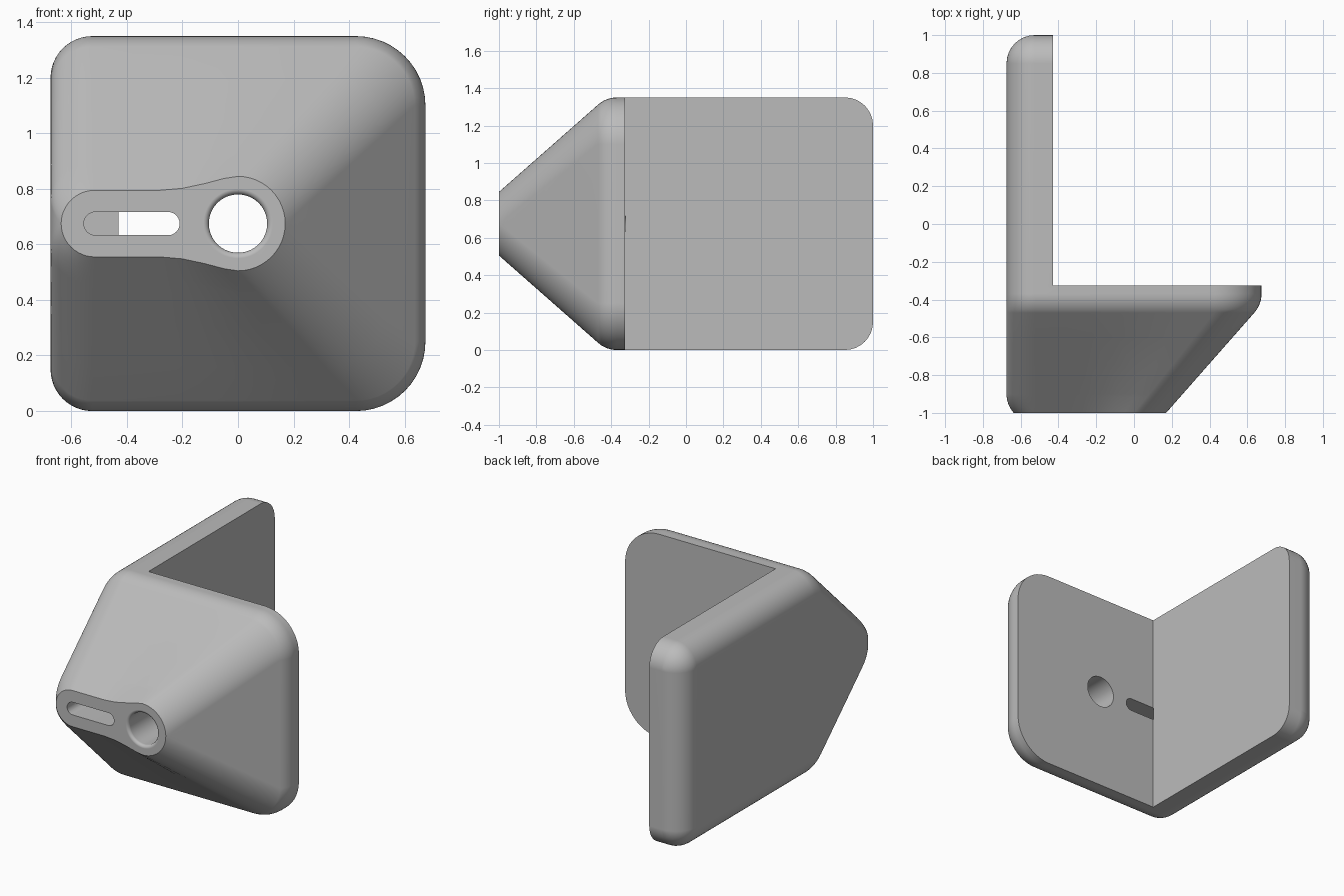
import bpy, bmesh, math
from mathutils import Vector

cube = bpy.data.objects.get("Cube")
if cube:
    bpy.data.objects.remove(cube, do_unlink=True)

MID = 0.675      # half height, also half width
R = 0.15         # edge rounding
N = 12           # segments per quarter arc

grey = bpy.data.materials.new("plain_grey")
grey.use_nodes = True
grey.diffuse_color = (0.5, 0.5, 0.5, 1)
grey.node_tree.nodes["Principled BSDF"].inputs["Base Color"].default_value = (0.5, 0.5, 0.5, 1)


def drop(s):
    """Inset of a rounded edge at distance s past its start."""
    s = min(max(s, 0.0), R)
    return R - math.sqrt(R * R - s * s)


def arc(cx, cz, r, start, end):
    return [Vector((cx + r * math.cos(a), cz + r * math.sin(a)))
            for a in (math.radians(start + (end - start) * i / N) for i in range(N + 1))]


# Upper half of the keyhole outline at the tip, left to right
NECK = [(-0.40, 0.12), (-0.28, 0.12), (-0.20, 0.127), (-0.12, 0.144), (-0.05, 0.1625)]
TIP = arc(-0.515, 0, 0.12, 180, 90) + [Vector(p) for p in NECK] + arc(0, 0, 0.17, 90, 0)


def section(y):
    """Closed outline of the solid at depth y."""
    back = drop(y - 0.85)
    d = back + drop(min(-0.37 - y, 0.10))
    r, top = R - back, MID - d
    steps = len(NECK) + 1
    base = arc(-0.525, top - r, r, 180, 90)
    base += [Vector((-0.525 + 0.95 * i / steps, top)) for i in range(1, steps)]
    base += arc(0.425, 0.425, 0.25 - d, 90, 0)
    t = max(0.0, (-0.47 - y) / 0.53)
    pts = [a.lerp(b, t) for a, b in zip(base, TIP)]
    # The left wall stays straight until its own rounding near the tip
    if t > 0:
        cx = -0.525 + 0.01 * t
        rx = MID - drop(-0.90 - y) + cx
        for i in range(N + 1):
            pts[i].x = cx - rx * math.sin(math.pi / 2 * (1 - i / N))
    return pts + [Vector((p.x, -p.y)) for p in reversed(pts)]


def make_object(name, bm):
    bmesh.ops.remove_doubles(bm, verts=bm.verts, dist=1e-5)
    bmesh.ops.recalc_face_normals(bm, faces=bm.faces)
    mesh = bpy.data.meshes.new(name)
    bm.to_mesh(mesh)
    bm.free()
    mesh.materials.append(grey)
    obj = bpy.data.objects.new(name, mesh)
    bpy.context.collection.objects.link(obj)
    return obj


def loft(name, rings):
    """Skin a list of (y, outline) rings into a closed solid."""
    bm = bmesh.new()
    rows = [[bm.verts.new((p[0], y, p[1] + MID)) for p in ring] for y, ring in rings]
    for a, b in zip(rows, rows[1:]):
        for i in range(len(a)):
            j = (i + 1) % len(a)
            bm.faces.new((a[i], a[j], b[j], b[i]))
    bm.faces.new(rows[0])
    bm.faces.new(rows[-1])
    return make_object(name, bm)


# Whole rounded solid, from back end to tip
quarter = [math.pi / 2 * i / 8 for i in range(9)]
depths = [0.85 + R * math.sin(a) for a in reversed(quarter)]
depths += [-0.37 - 0.10 * i / 6 for i in range(7)]
depths += [-0.60, -0.75, -0.90] + [-0.90 - 0.10 * i / 6 for i in range(1, 7)]
bracket = loft("corner_bracket", [(y, section(y)) for y in depths])


# Cutter that leaves the side plate and the front body
def rect(x0, x1, z):
    return [(x0, -z), (x1, -z), (x1, z), (x0, z)]


inner = rect(-0.43, 0.9, 0.9)
cutters = [loft("inner_corner_cutter", [(-0.325, inner), (1.2, inner)])]


# Round hole with a softened front rim
def circle(r):
    return [(r * math.cos(a), r * math.sin(a)) for a in (math.tau * i / 64 for i in range(64))]


soft = 0.02
hole = [(-1.05, circle(0.105 + soft))]
hole += [(-1 + soft * (1 - math.cos(a)), circle(0.105 + soft * (1 - math.sin(a))))
         for a in (math.pi / 2 * i / 6 for i in range(7))]
hole.append((-0.2, circle(0.105)))
cutters.append(loft("round_hole_cutter", hole))

# Long slot, blind where it meets the side plate
slot = arc(-0.252, 0, 0.042, -90, 90) + arc(-0.513, 0, 0.042, 90, 270)
cutters.append(loft("slot_cutter", [(-1.05, slot), (-0.324, slot)]))

bpy.context.view_layer.objects.active = bracket
bracket.select_set(True)
for c in cutters:
    mod = bracket.modifiers.new(c.name, "BOOLEAN")
    mod.operation, mod.solver, mod.object = "DIFFERENCE", "EXACT", c
    bpy.ops.object.modifier_apply(modifier=mod.name)
    bpy.data.objects.remove(c, do_unlink=True)

bpy.ops.object.select_all(action="DESELECT")
bracket.select_set(True)
bpy.ops.object.shade_smooth_by_angle(angle=math.radians(30))
even = bracket.modifiers.new("even_shading", "WEIGHTED_NORMAL")
even.keep_sharp = True
